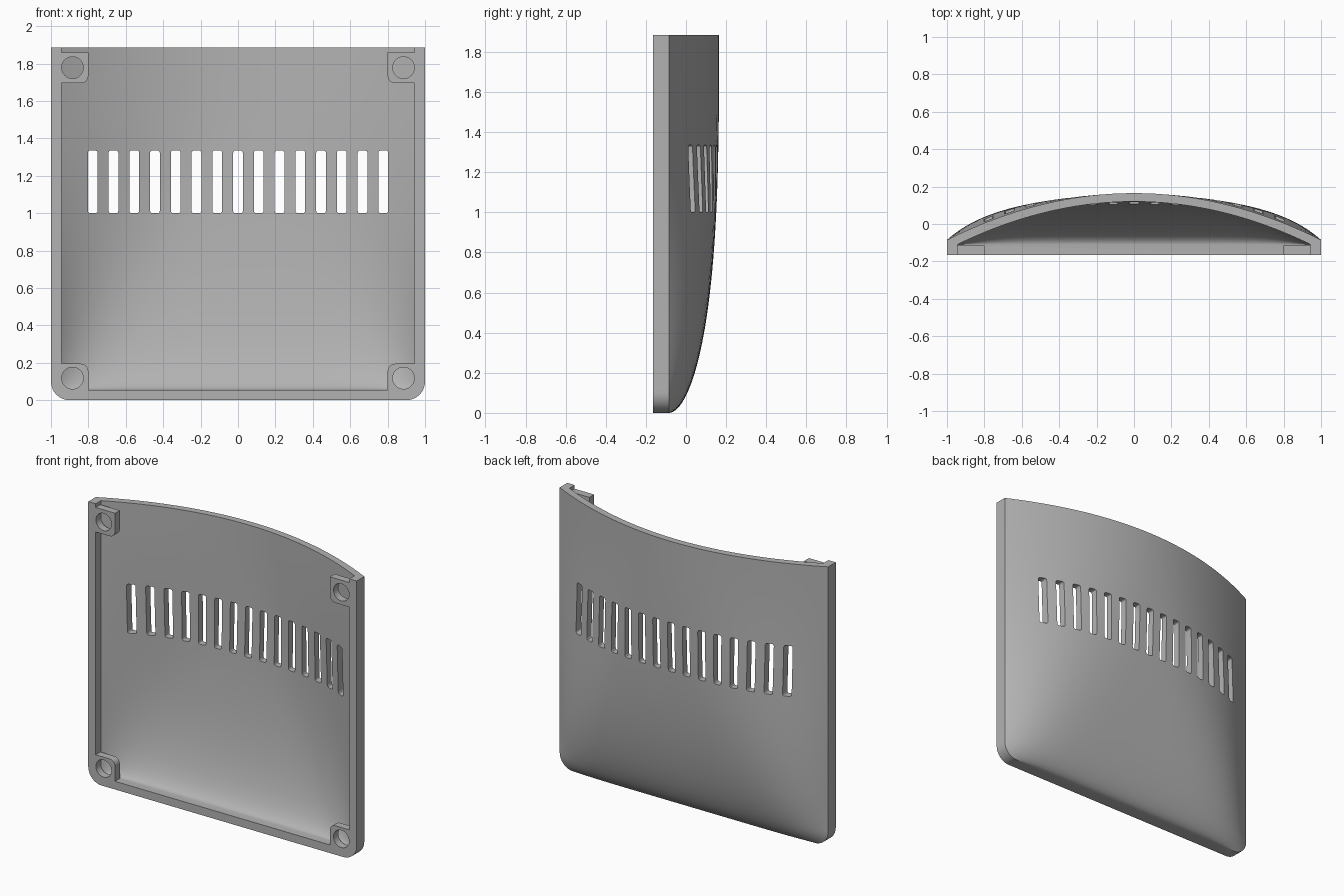
import bpy, bmesh, math

cube = bpy.data.objects.get("Cube")
if cube:
    bpy.data.objects.remove(cube, do_unlink=True)

HEIGHT = 1.885
FRONT = -0.165

grey = bpy.data.materials.new("plain grey")
grey.use_nodes = True
colour = (0.45, 0.45, 0.45, 1)
grey.diffuse_color = colour
grey.node_tree.nodes["Principled BSDF"].inputs["Base Color"].default_value = colour


def make_object(name, bm):
    bmesh.ops.recalc_face_normals(bm, faces=bm.faces)
    mesh = bpy.data.meshes.new(name)
    bm.to_mesh(mesh)
    bm.free()
    mesh.materials.append(grey)
    obj = bpy.data.objects.new(name, mesh)
    bpy.context.collection.objects.link(obj)
    return obj


def activate(obj):
    bpy.ops.object.select_all(action="DESELECT")
    obj.select_set(True)
    bpy.context.view_layer.objects.active = obj


def cut(obj, cutter):
    activate(obj)
    mod = obj.modifiers.new("cut", "BOOLEAN")
    mod.operation = "DIFFERENCE"
    mod.solver = "EXACT"
    mod.object = cutter
    bpy.ops.object.modifier_apply(modifier=mod.name)
    bpy.data.objects.remove(cutter, do_unlink=True)


def domed_solid(name, half, z0, z1, front, base, rise, radius):
    """Solid with a flat front and a domed back that fades out at the bottom."""
    bm = bmesh.new()
    rows, cols = 44, 56
    rings = []
    for r in range(rows + 1):
        z = z0 + (z1 - z0) * (r / rows) ** 2
        t = min(1, (z - z0) / (HEIGHT - z0))
        crown = rise * (1 - (1 - t) ** 3) ** 0.53
        power = 2 + 5.5 * (1 - t) ** 2.5
        drop = max(0, radius - (z - z0))
        width = half - radius + math.sqrt(max(0, radius ** 2 - drop ** 2))
        ring = []
        for c in range(cols + 1):
            u = math.sin(math.pi * (c / cols - 0.5))
            y = base + crown * (1 - abs(u) ** power)
            ring.append(bm.verts.new((u * width, y, z)))
        ring.append(bm.verts.new((width, front, z)))
        ring.append(bm.verts.new((-width, front, z)))
        rings.append(ring)
    for a, b in zip(rings, rings[1:]):
        for i in range(len(a)):
            j = (i + 1) % len(a)
            bm.faces.new((a[i], a[j], b[j], b[i]))
    bm.faces.new(rings[0])
    bm.faces.new(rings[-1])
    return make_object(name, bm)


def rounded_prism(bm, x0, x1, z0, z1, y0, y1, radii, steps=6):
    """Rectangle in x and z with a radius per corner, extruded along y."""
    corners = [(x1, z1, -1, -1), (x0, z1, 1, -1), (x0, z0, 1, 1), (x1, z0, -1, 1)]
    outline = []
    for k, ((x, z, sx, sz), r) in enumerate(zip(corners, radii)):
        if r == 0:
            outline.append((x, z))
            continue
        for s in range(steps + 1):
            a = math.pi / 2 * (k + s / steps)
            outline.append((x + sx * r + r * math.cos(a), z + sz * r + r * math.sin(a)))
    near = [bm.verts.new((x, y0, z)) for x, z in outline]
    far = [bm.verts.new((x, y1, z)) for x, z in outline]
    bm.faces.new(near)
    bm.faces.new(far)
    for i in range(len(near)):
        j = (i + 1) % len(near)
        bm.faces.new((near[i], near[j], far[j], far[i]))


# Domed cover hollowed from the front, open at the top
cover = domed_solid("vented_cover", 1, 0, HEIGHT, FRONT, -0.085, 0.25, 0.1)
cavity = domed_solid("cavity_cutter", 0.945, 0.055, 2.0, -0.3, -0.11, 0.23, 0)
cut(cover, cavity)

# Row of ventilation slots
bm = bmesh.new()
for i in range(-7, 8):
    x = i * 0.111
    rounded_prism(bm, x - 0.026, x + 0.026, 1.0, 1.335, -0.14, 0.3, [0.012] * 4, 3)
cut(cover, make_object("slot_cutter", bm))
parts = [cover]

# Screw tabs in the four corners, each with a through hole
for level, z0, z1, hole_z in (("lower", 0.055, 0.195, 0.118), ("upper", 1.695, 1.86, 1.778)):
    for side, s in (("left", 1), ("right", -1)):
        xs = sorted((s * 0.8, s * 0.945))
        rounded_corner = {("lower", 1): 1, ("lower", -1): 0,
                          ("upper", 1): 2, ("upper", -1): 3}[level, s]
        radii = [0.04 if k == rounded_corner else 0 for k in range(4)]
        bm = bmesh.new()
        rounded_prism(bm, *xs, z0, z1, FRONT, -0.115, radii)
        tab = make_object(f"{level}_{side}_screw_tab", bm)
        bm = bmesh.new()
        x, r = s * 0.885, 0.058
        rounded_prism(bm, x - r, x + r, hole_z - r, hole_z + r, -0.3, -0.1, [r * 0.999] * 4, 8)
        cut(tab, make_object("hole_cutter", bm))
        parts.append(tab)

for obj in parts:
    activate(obj)
    bpy.ops.object.shade_smooth_by_angle(angle=math.radians(30))
